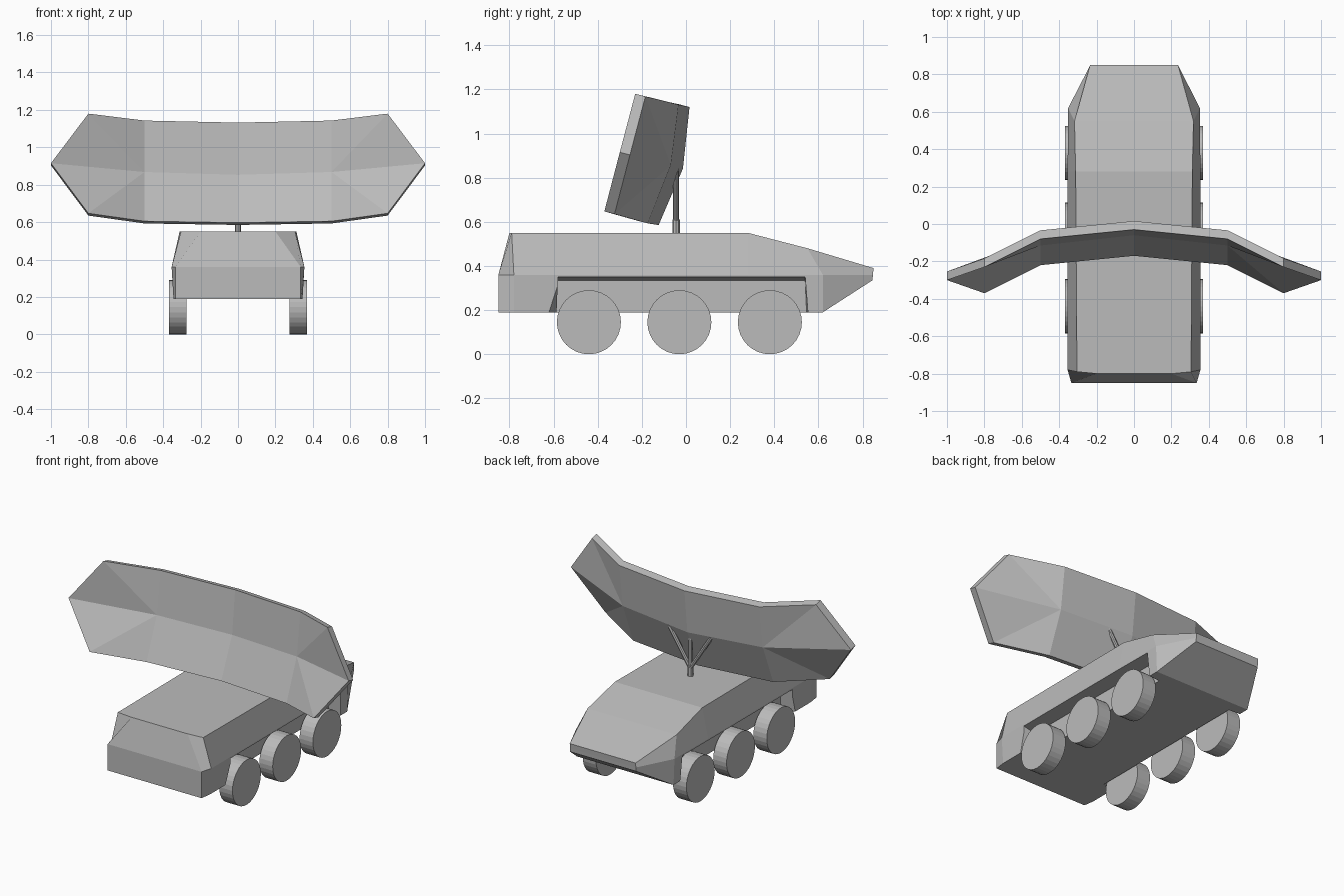
import bpy, bmesh, math
from mathutils import Vector

if "Cube" in bpy.data.objects:
    bpy.data.objects.remove(bpy.data.objects["Cube"])

grey = bpy.data.materials.new("plain grey")
grey.diffuse_color = (0.5, 0.5, 0.5, 1)
grey.use_nodes = True
grey.node_tree.nodes["Principled BSDF"].inputs["Base Color"].default_value = grey.diffuse_color


def make(name, bm):
    bmesh.ops.remove_doubles(bm, verts=bm.verts, dist=1e-4)
    bmesh.ops.recalc_face_normals(bm, faces=bm.faces)
    me = bpy.data.meshes.new(name)
    bm.to_mesh(me)
    bm.free()
    me.materials.append(grey)
    ob = bpy.data.objects.new(name, me)
    bpy.context.collection.objects.link(ob)
    return ob


def loft(rings):
    """Skin equal-length closed rings and cap both ends."""
    bm = bmesh.new()
    vs = [[bm.verts.new(p) for p in r] for r in rings]
    n = len(rings[0])
    for a, b in zip(vs, vs[1:]):
        for i in range(n):
            j = (i + 1) % n
            bm.faces.new((a[i], a[j], b[j], b[i]))
    bm.faces.new(vs[0])
    bm.faces.new(vs[-1])
    return bm


def rod(name, a, b, r, sides):
    a, b = Vector(a), Vector(b)
    d = b - a
    bm = bmesh.new()
    bmesh.ops.create_cone(bm, cap_ends=True, segments=sides, radius1=r, radius2=r, depth=d.length)
    rot = d.to_track_quat('Z', 'Y').to_matrix()
    for v in bm.verts:
        v.co = rot @ v.co + (a + b) / 2
    return make(name, bm)


# hull: half sections (bottom, waist, roof) from cab to nose, mirrored in x
sections = [
    [(.335, -.85, .19), (.335, -.85, .36), (.2, -.80, .55)],
    [(.345, -.78, .19), (.355, -.78, .36), (.305, -.79, .55)],
    [(.345, .28, .19), (.355, .28, .36), (.312, .28, .55)],
    [(.345, .62, .19), (.352, .62, .36), (.318, .55, .48)],
    [(.235, .845, .335), (.235, .847, .36), (.235, .85, .39)],
]
bm = loft([s + [(-x, y, z) for x, y, z in reversed(s)] for s in sections])
# split the cab face at the waist and keep twisted panels planar
front = [f for f in bm.faces if len(f.verts) == 6]
for f in front:
    vs = f.verts[:]
    bmesh.utils.face_split(f, vs[1], vs[4])
hull = make("hull", bm)

# wheel wells: tapered cutters on both sides
for s in (-1, 1):
    well = [(-.59, .1), (-.585, .335), (.54, .335), (.55, .1)]
    outer = [(-.66, .1), (-.575, .36), (.535, .36), (.575, .26)]
    outer = [(-.675, .1), (-.58, .353), (.54, .353), (.56, .1)]
    cutter = make("well_cutter", loft([[(s * .265, y, z) for y, z in well],
                                       [(s * .37, y, z) for y, z in outer]]))
    cutter.hide_render = True
    cutter.hide_viewport = True
    m = hull.modifiers.new("well", 'BOOLEAN')
    m.operation = 'DIFFERENCE'
    m.solver = 'EXACT'
    m.object = cutter

# six wheels
for s, side in ((-1, "left"), (1, "right")):
    for i, y in enumerate((-.44, -.03, .38)):
        rod(f"wheel_{side}_{i + 1}", (s * .275, y, .145), (s * .37, y, .145), .145, 32)

# reflector panel: half of the front surface, mirrored and thickened
P = {
    't0': (0, -.03, 1.132), 'm0': (0, -.06, .853), 'b0': (0, -.17, .597),
    't1': (.5, -.08, 1.143), 'm1': (.5, -.115, .868), 'b1': (.5, -.22, .605),
    't2': (.8, -.23, 1.18), 'b2': (.8, -.37, .647), 'tip': (1, -.30, .915),
}
faces = ["t0 m0 m1 t1", "m0 b0 b1 m1", "t1 m1 t2", "m1 tip t2", "m1 b2 tip", "m1 b1 b2"]
rim = "t0 t1 t2 tip b2 b1 b0".split()
back = Vector((0, .046, -.012))
bm = bmesh.new()
for s in (-1, 1):
    f = {k: Vector((s * p[0], p[1], p[2])) for k, p in P.items()}
    for names in faces:
        for off in (Vector(), back):
            bm.faces.new([bm.verts.new(f[k] + off) for k in names.split()])
    for a, b in zip(rim, rim[1:]):
        bm.faces.new([bm.verts.new(p) for p in (f[a], f[b], f[b] + back, f[a] + back)])
make("reflector_panel", bm)

# three-pronged mount
base = (0, -.045, .6)
rod("mount_post", (0, -.045, .53), (0, -.045, .61), .017, 8)
for name, x, z in (("left", -.16, .85), ("middle", 0, .82), ("right", .16, .85)):
    rod(f"mount_strut_{name}", base, (x, -.045, z), .013, 8)
